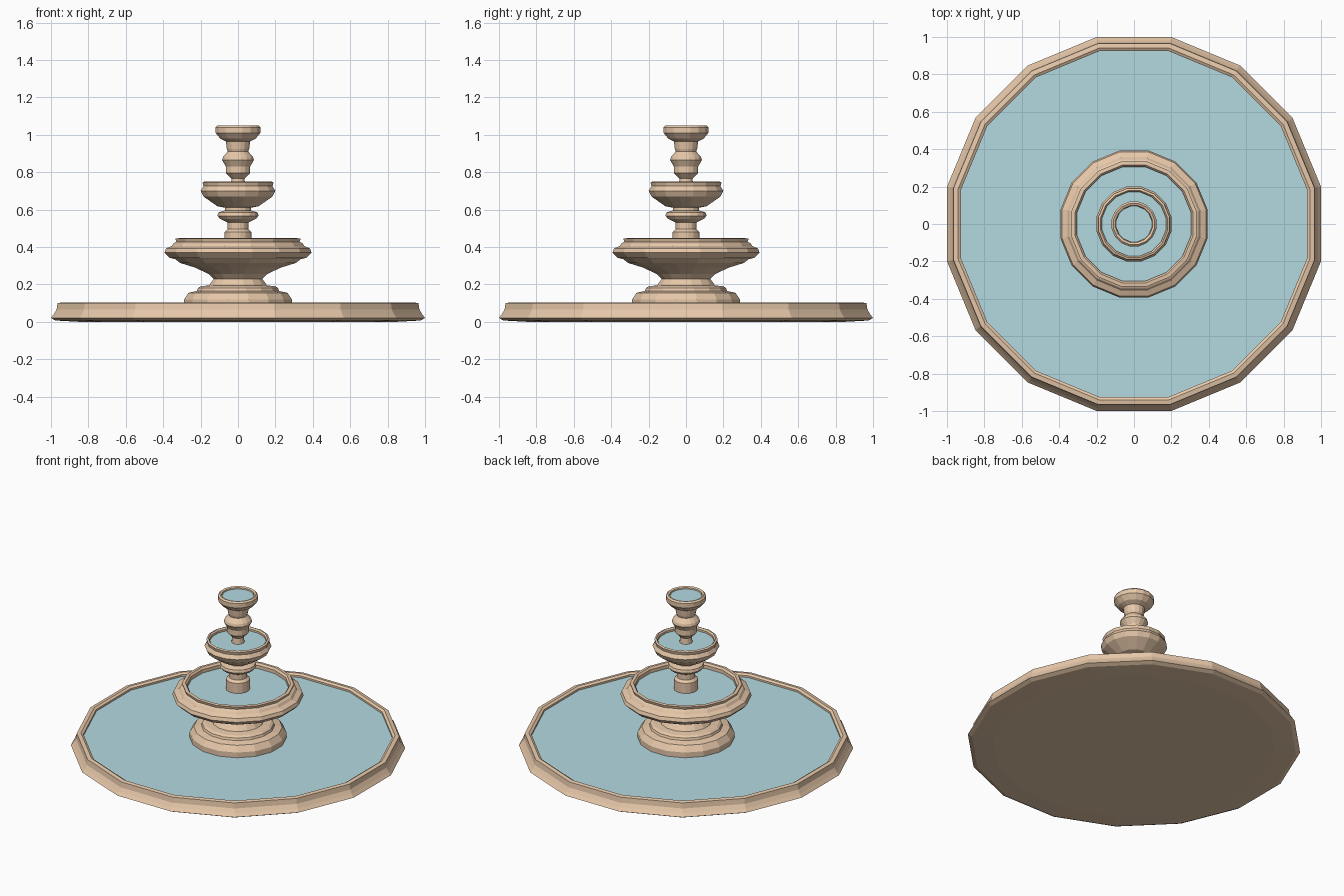
import bpy, bmesh, math

SIDES = 16
K = 1 / math.cos(math.pi / SIDES)  # flat-to-flat radius -> corner radius


def material(name, color):
    m = bpy.data.materials.new(name)
    m.diffuse_color = color
    return m


STONE = material("sandstone", (0.80, 0.58, 0.40, 1))
WATER = material("water", (0.45, 0.70, 0.75, 1))


def lathe(name, profile, mat):
    """Spin (radius, height) points round z; radius 0 closes on the axis."""
    bm = bmesh.new()
    rings = []
    for r, z in profile:
        if r == 0:
            rings.append([bm.verts.new((0, 0, z))] * SIDES)
            continue
        ring = []
        for i in range(SIDES):
            a = (i + 0.5) * 2 * math.pi / SIDES
            ring.append(bm.verts.new((r * K * math.cos(a), r * K * math.sin(a), z)))
        rings.append(ring)
    for lo, hi in zip(rings, rings[1:]):
        for i in range(SIDES):
            j = (i + 1) % SIDES
            quad = [lo[i], lo[j], hi[j], hi[i]]
            bm.faces.new(list(dict.fromkeys(quad)))
    bmesh.ops.recalc_face_normals(bm, faces=bm.faces)
    # a lone flat disc must face up
    if len(profile) == 2:
        for f in bm.faces:
            if f.normal.z < 0:
                f.normal_flip()
    mesh = bpy.data.meshes.new(name)
    bm.to_mesh(mesh)
    bm.free()
    mesh.materials.append(mat)
    obj = bpy.data.objects.new(name, mesh)
    bpy.context.collection.objects.link(obj)
    return obj


def water(name, r, z):
    return lathe(name, [(r, z), (0, z)], WATER)


# Wide ground basin with a hollow rim
lathe("basin", [(0, 0), (0.85, 0), (0.975, 0.007), (1.0, 0.02), (0.985, 0.04),
                (0.97, 0.065), (0.965, 0.10), (0.94, 0.104), (0.925, 0.095),
                (0.925, 0.05), (0, 0.05)], STONE)
water("basin_water", 0.925, 0.083)

# Pedestal and large bowl
lathe("large_bowl", [(0, 0.05), (0.29, 0.05), (0.29, 0.118), (0.265, 0.155),
                     (0.22, 0.165), (0.215, 0.18), (0.20, 0.19), (0.155, 0.195),
                     (0.13, 0.23), (0.155, 0.255), (0.23, 0.29), (0.31, 0.315),
                     (0.335, 0.335), (0.365, 0.342), (0.393, 0.37), (0.385, 0.392),
                     (0.355, 0.405), (0.345, 0.42), (0.33, 0.428), (0.335, 0.445),
                     (0.315, 0.447), (0.305, 0.435), (0.305, 0.39), (0, 0.39)], STONE)
water("large_bowl_water", 0.305, 0.412)

# Middle stem and bowl
lathe("middle_bowl", [(0, 0.39), (0.072, 0.39), (0.072, 0.48), (0.055, 0.495),
                      (0.055, 0.53), (0.095, 0.55), (0.11, 0.567), (0.105, 0.585),
                      (0.07, 0.595), (0.07, 0.61), (0.11, 0.618), (0.185, 0.67),
                      (0.20, 0.70), (0.185, 0.725), (0.19, 0.745), (0.178, 0.75),
                      (0.17, 0.74), (0.17, 0.71), (0, 0.71)], STONE)
water("middle_bowl_water", 0.17, 0.727)

# Top stem and cup
lathe("top_cup", [(0, 0.71), (0.04, 0.71), (0.035, 0.765), (0.065, 0.795),
                  (0.065, 0.83), (0.085, 0.865), (0.08, 0.882), (0.055, 0.91),
                  (0.06, 0.925), (0.065, 0.965), (0.095, 0.98), (0.12, 1.01),
                  (0.12, 1.04), (0.11, 1.05), (0.098, 1.045), (0.095, 1.02),
                  (0, 1.02)], STONE)
water("top_cup_water", 0.095, 1.037)
